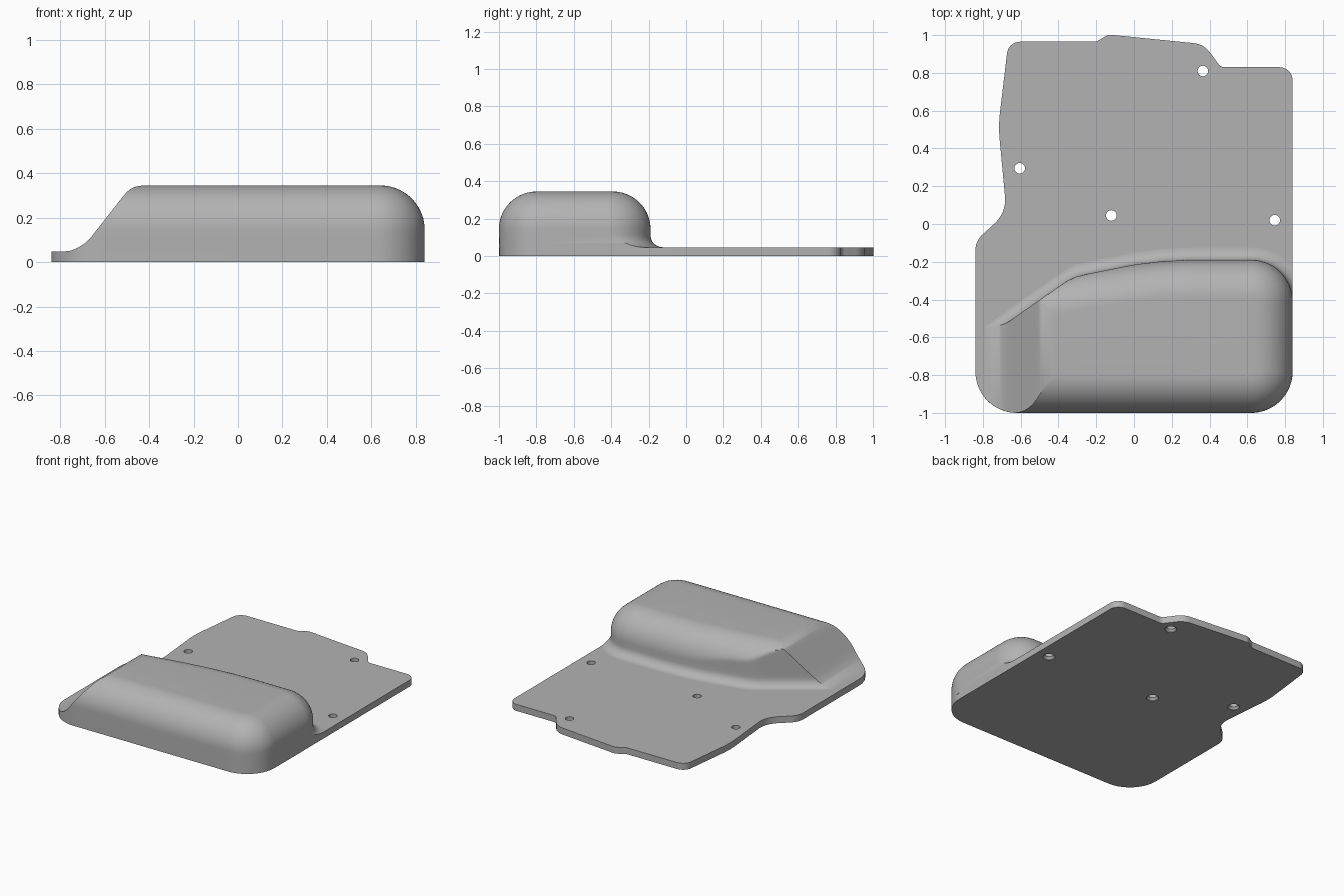
import bpy, math
from mathutils import Vector

if "Cube" in bpy.data.objects:
    bpy.data.objects.remove(bpy.data.objects["Cube"])

T = 0.047            # plate thickness
TOP = 0.345          # hump height
N = 64               # samples along the hump

grey = bpy.data.materials.new("plain grey")
grey.diffuse_color = (0.45, 0.45, 0.45, 1)
grey.use_nodes = True
grey.node_tree.nodes["Principled BSDF"].inputs["Base Color"].default_value = grey.diffuse_color


def make(name, verts, faces):
    me = bpy.data.meshes.new(name)
    me.from_pydata(verts, [], faces)
    me.materials.append(grey)
    ob = bpy.data.objects.new(name, me)
    bpy.context.collection.objects.link(ob)
    return ob


def loft(name, rings, cap_bottom=True):
    """Skin a stack of counter-clockwise rings and cap the ends."""
    n = len(rings[0])
    verts = [v for r in rings for v in r]
    faces = [(i*n + j, i*n + (j+1) % n, (i+1)*n + (j+1) % n, (i+1)*n + j)
             for i in range(len(rings) - 1) for j in range(n)]
    faces.append(tuple(range((len(rings)-1)*n, len(rings)*n)))
    if cap_bottom:
        faces.append(tuple(reversed(range(n))))
    return make(name, verts, faces)


def lerp(table, x):
    if x <= table[0][0]:
        return table[0][1]
    for (a, p), (b, q) in zip(table, table[1:]):
        if x <= b:
            return p + (q - p) * (x - a) / (b - a)
    return table[-1][1]


def rounded(corners, steps=10):
    """Polygon with a true arc at every corner (x, y, radius)."""
    out = []
    for i, (x, y, r) in enumerate(corners):
        p = Vector((x, y))
        a = (Vector(corners[i-1][:2]) - p).normalized()
        b = (Vector(corners[(i+1) % len(corners)][:2]) - p).normalized()
        half = a.angle(b) / 2
        c = p + (a + b).normalized() * r / math.sin(half)
        t = r / math.tan(half)
        u, v = p + a*t - c, p + b*t - c
        sweep = math.pi - 2*half
        for k in range(steps + 1):
            s = k / steps
            d = (u*math.sin((1-s)*sweep) + v*math.sin(s*sweep)) / math.sin(sweep)
            out.append(c + d)
    return out


def smooth(ob, angle):
    bpy.ops.object.select_all(action='DESELECT')
    ob.select_set(True)
    bpy.context.view_layer.objects.active = ob
    bpy.ops.object.shade_smooth_by_angle(angle=math.radians(angle))


# Base plate outline
outline = rounded([
    (0.84, -1, 0.22), (0.84, 0.83, 0.07), (0.46, 0.83, 0.04), (0.37, 0.952, 0.12),
    (-0.135, 1.003, 0.06), (-0.20, 0.965, 0.03), (-0.665, 0.965, 0.07),
    (-0.718, 0.52, 0.7), (-0.675, 0.06, 0.17), (-0.84, -0.09, 0.12), (-0.84, -1, 0.22)])
plate = loft("base_plate", [[(p.x, p.y, z) for p in outline] for z in (0, T)])

# Screw holes, countersunk from below
cut_parts = []
for hx, hy in ((0.365, 0.81), (-0.605, 0.295), (-0.12, 0.045), (0.745, 0.02)):
    rings = [[(hx + r*math.cos(k*math.pi/16), hy + r*math.sin(k*math.pi/16), z)
              for k in range(32)]
             for r, z in ((0.04, -0.02), (0.04, 0.003), (0.028, 0.018), (0.028, 0.1))]
    cutter = loft("hole_cutter", rings)
    cutter.hide_render = True
    mod = plate.modifiers.new("hole", 'BOOLEAN')
    mod.operation = 'DIFFERENCE'
    mod.solver = 'EXACT'
    mod.object = cutter
    cut_parts.append(cutter)
bpy.context.view_layer.objects.active = plate
for mod in list(plate.modifiers):
    bpy.ops.object.modifier_apply(modifier=mod.name)
for c in cut_parts:
    bpy.data.objects.remove(c)
smooth(plate, 30)

# Raised housing: horizontal slices, each with a front and a back curve
SLOPE = [(T, -0.79), (0.052, -0.75), (0.065, -0.72), (0.085, -0.688), (0.11, -0.663),
         (0.305, -0.51), (0.325, -0.49), (0.338, -0.467), (TOP, -0.43)]
BACK = [(-0.84, -0.36), (-0.47, -0.29), (-0.2, -0.24), (0, -0.212), (0.15, -0.197), (0.3, -0.19)]
WALL = [(-0.84, -0.645), (-0.6, -0.472), (-0.36, -0.305), (-0.31, -0.28), (-0.25, -0.265),
        (0, -0.215), (0.15, -0.197), (0.3, -0.19)]


def arc(radius, d):
    return math.sqrt(max(radius*radius - d*d, 0))


def housing_slice(z):
    inset = 0.2 - arc(0.2, max(z - 0.145, 0))
    flare = 0.065 - arc(0.065, max(0.112 - z, 0))
    x0, x1 = lerp(SLOPE, z), 0.84 - inset
    r = 0.22 - inset
    xs = [(x0 + x1)/2 - (x1 - x0)/2 * math.cos(math.pi*k/(N-1)) for k in range(N)]
    front = [(x, -0.78 - arc(r, max(abs(x) - 0.62, 0)), z) for x in xs]
    back = []
    for x in reversed(xs):
        if x > 0.62:
            y = -0.41 + arc(r + flare, x - 0.62)
        else:
            y = min(lerp(BACK, x) - inset, lerp(WALL, x)) + flare
        back.append((x, y, z))
    return front + back


heights = [T + (0.112 - T) * (1 - math.cos(k*math.pi/16)) for k in range(9)]
heights += [0.145 + 0.2*math.sin(k*math.pi/36) for k in range(19)]
housing = loft("raised_housing", [housing_slice(z) for z in heights], cap_bottom=False)
smooth(housing, 40)
